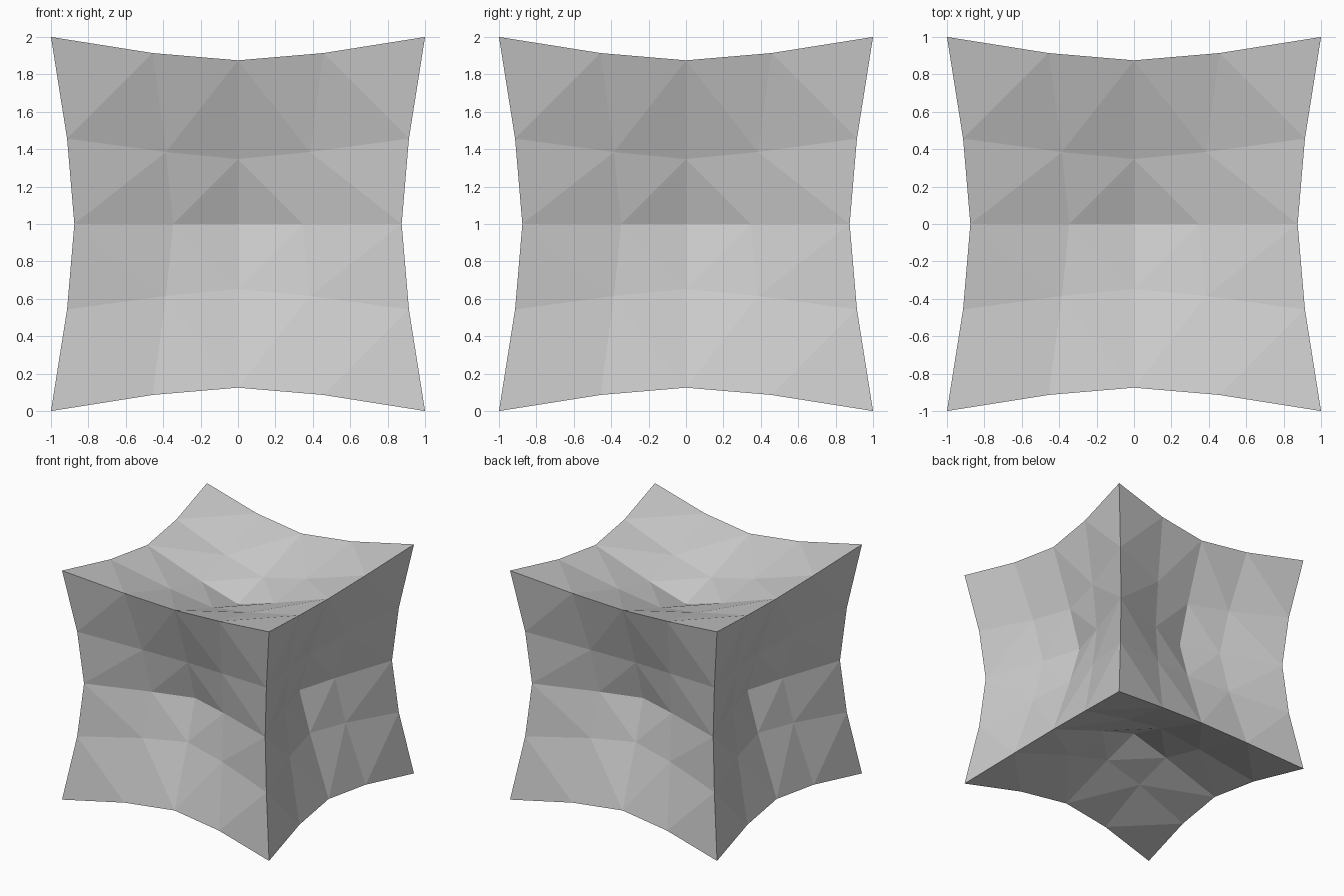
import bpy, bmesh
from math import sqrt

if "Cube" in bpy.data.objects:
    bpy.data.objects.remove(bpy.data.objects["Cube"])

bm = bmesh.new()

# Cube divided into a 4 x 4 grid on every side
bmesh.ops.create_cube(bm, size=2)
bmesh.ops.subdivide_edges(bm, edges=bm.edges[:], cuts=3, use_grid_fill=True)

# Split each quad across the direction that runs out from the side's centre
for face in bm.faces[:]:
    by_radius = sorted(face.verts, key=lambda v: v.co.length)
    bmesh.ops.connect_verts(bm, verts=by_radius[1:3])

# Pinch sides and edges inward (inverse spherify), corners stay fixed
PINCH = 0.963
for v in bm.verts:
    v.co *= 1 - PINCH * (1 / v.co.length - 1 / sqrt(3))
    v.co.z = v.co.z + 1

bmesh.ops.recalc_face_normals(bm, faces=bm.faces[:])
mesh = bpy.data.meshes.new("pinched_cube")
bm.to_mesh(mesh)
bm.free()
bpy.context.collection.objects.link(bpy.data.objects.new("pinched_cube", mesh))
